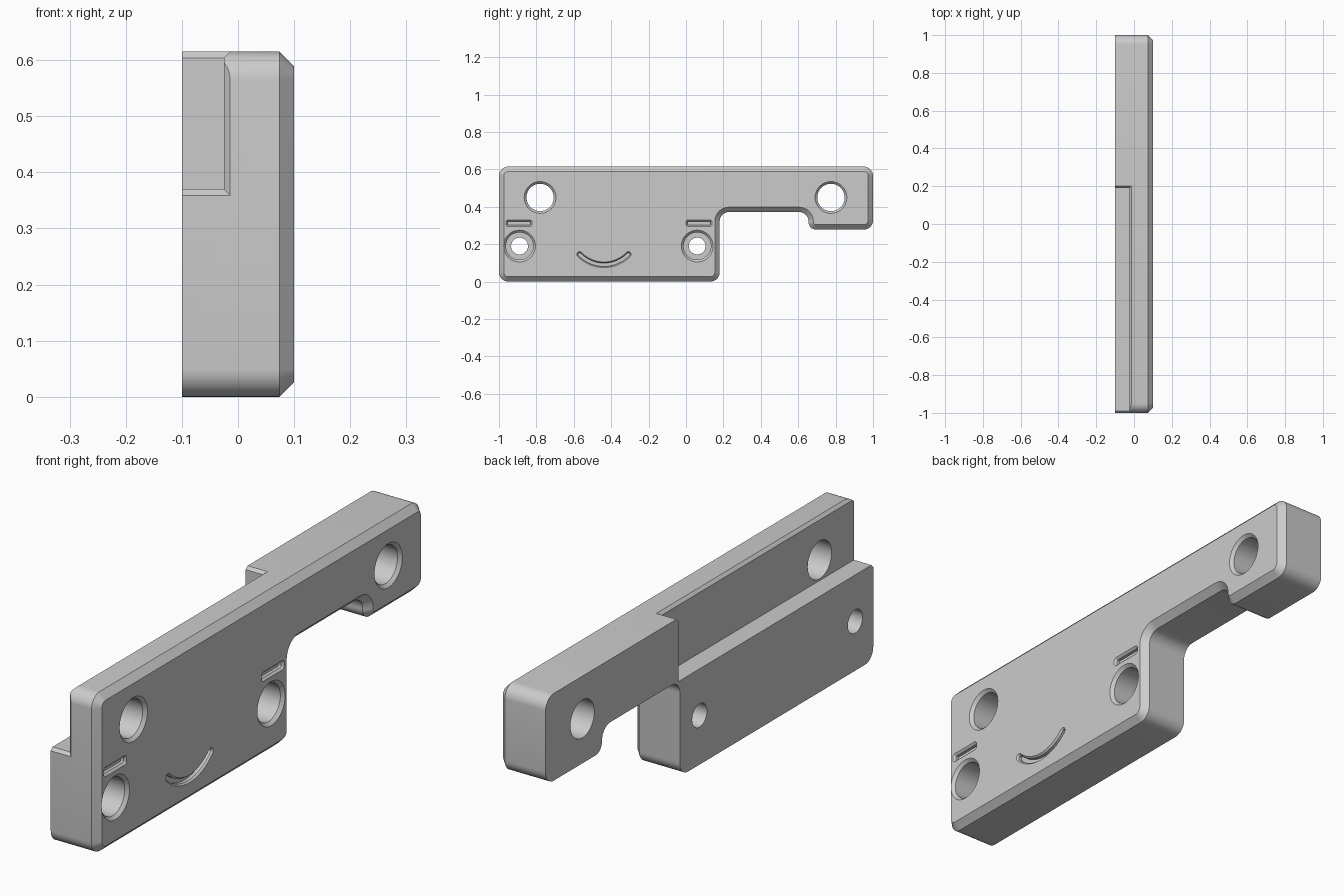
import bpy
import bmesh
from math import sin, cos, pi, radians
from mathutils import Vector

cube = bpy.data.objects.get("Cube")
if cube:
    bpy.data.objects.remove(cube)

FRONT, BACK = 0.1, -0.1      # the two broad faces, along x
CHAMFER = 0.026

grey = bpy.data.materials.new("plain grey")
grey.use_nodes = True
grey.diffuse_color = (0.6, 0.6, 0.6, 1)
grey.node_tree.nodes["Principled BSDF"].inputs["Base Color"].default_value = (0.6, 0.6, 0.6, 1)


def solid(name, loops):
    """Closed solid skinned over matching 3D loops."""
    bm = bmesh.new()
    rings = [[bm.verts.new(p) for p in loop] for loop in loops]
    n = len(rings[0])
    for a, b in zip(rings, rings[1:]):
        for i in range(n):
            j = (i + 1) % n
            bm.faces.new((a[i], a[j], b[j], b[i]))
    bm.faces.new(rings[0])
    bm.faces.new(rings[-1])
    bmesh.ops.recalc_face_normals(bm, faces=bm.faces)
    mesh = bpy.data.meshes.new(name)
    bm.to_mesh(mesh)
    bm.free()
    mesh.materials.append(grey)
    obj = bpy.data.objects.new(name, mesh)
    bpy.context.collection.objects.link(obj)
    return obj


def layers(name, *pairs):
    """Solid from (x, flat yz outline) pairs."""
    return solid(name, [[(x, y, z) for y, z in flat] for x, flat in pairs])


def rounded(corners, d=0.0, steps=8):
    """Right-angled outline of (y, z, radius) corners, shrunk inward by d."""
    out = []
    for i, (y, z, r) in enumerate(corners):
        p = Vector((y, z))
        a = (Vector(corners[i - 1][:2]) - p).normalized()
        b = (Vector(corners[(i + 1) % len(corners)][:2]) - p).normalized()
        convex = a.x * b.y - a.y * b.x < 0
        rr = r - d if convex else r + d
        centre = p + (a + b) * r
        for k in range(steps + 1):
            t = pi / 2 * k / steps
            out.append(centre - rr * (b * cos(t) + a * sin(t)))
    return out


def circle(y, z, r, n=48):
    return [(y + r * cos(2 * pi * k / n), z + r * sin(2 * pi * k / n)) for k in range(n)]


def smile(y, z, radius, half_angle, w, n=20, cap=8):
    """Curved band of half width w with round ends."""
    def at(a, r):
        return Vector((y + r * sin(a), z - r * cos(a)))
    sweep = [half_angle * (2 * k / n - 1) for k in range(n + 1)]
    out = [at(a, radius + w) for a in sweep]
    for side, path in ((1, sweep[::-1]), (-1, None)):
        a = side * half_angle
        mid = at(a, radius)
        radial = Vector((sin(a), -cos(a))) * side
        tangent = Vector((cos(a), sin(a))) * side
        for k in range(1, cap):
            t = pi * k / cap
            out.append(mid + w * (radial * cos(t) + tangent * sin(t)))
        if path:
            out += [at(b, radius - w) for b in path]
    return out


# Main plate with a bevelled front edge
outline = [(-1, 0, .05), (.18, 0, .05), (.18, .372, .05), (.655, .372, .05),
           (.655, .278, .04), (1, .278, .05), (1, .615, .05), (-1, .615, .05)]
body = layers("bracket_plate", (BACK, rounded(outline)), (FRONT - CHAMFER, rounded(outline)),
              (FRONT, rounded(outline, CHAMFER)))
cutters = []

# Large through holes with a bevelled rim
for y in (-.78, .775):
    cutters.append(layers("large_hole", (-.2, circle(y, .45, .073)), (.088, circle(y, .45, .073)),
                          (FRONT, circle(y, .45, .085)), (.12, circle(y, .45, .085))))

# Counterbored screw holes, each with a slot above
for y in (-.89, .06):
    cutters.append(layers("screw_hole", (-.2, circle(y, .19, .045)), (-.04, circle(y, .19, .045)),
                          (-.04, circle(y, .19, .073)), (.088, circle(y, .19, .073)),
                          (FRONT, circle(y, .19, .085)), (.12, circle(y, .19, .085))))
    a, b = y - .06, y + .08
    if y < 0:
        a, b = y - .073, y + .067
    slot = [(a, .294, .012), (b, .294, .012), (b, .33, .012), (a, .33, .012)]
    cutters.append(layers("slot", (.08, rounded(slot, .008)), (.092, rounded(slot, .008)),
                          (FRONT, rounded(slot)), (.12, rounded(slot))))

# Curved groove
groove = [smile(-.4385, .271, .181, radians(46), w) for w in (.009, .015)]
cutters.append(layers("curved_groove", (.08, groove[0]), (.093, groove[0]),
                      (FRONT, groove[1]), (.12, groove[1])))


# Rear pocket, open at the top and front, with flared open edges
def rect_z(z, x, y):
    return [(-.2, -1.2, z), (x, -1.2, z), (x, y, z), (-.2, y, z)]


def rect_y(y, x, z):
    return [(-.2, y, z), (x, y, z), (x, y, .8), (-.2, y, .8)]


f = .011
wall, end, floor = -.025, .19, .37
cutters.append(solid("pocket", [rect_z(floor, wall, end), rect_z(.8, wall, end)]))
cutters.append(solid("pocket_top_flare", [rect_z(.615 - f, wall, end),
                                          rect_z(.615 + f, wall + 2 * f, end + 2 * f)]))
cutters.append(solid("pocket_front_flare", [rect_y(f - 1, wall, floor),
                                            rect_y(-1 - f, wall + 2 * f, floor - 2 * f)]))

# Cut everything out of the plate
bpy.context.view_layer.objects.active = body
for cutter in cutters:
    cutter.hide_render = True
    mod = body.modifiers.new(cutter.name, "BOOLEAN")
    mod.operation = "DIFFERENCE"
    mod.solver = "EXACT"
    mod.object = cutter
    bpy.ops.object.modifier_apply(modifier=mod.name)
    bpy.data.objects.remove(cutter)

bpy.ops.object.select_all(action="DESELECT")
body.select_set(True)
bpy.ops.object.shade_smooth_by_angle(angle=radians(30))
